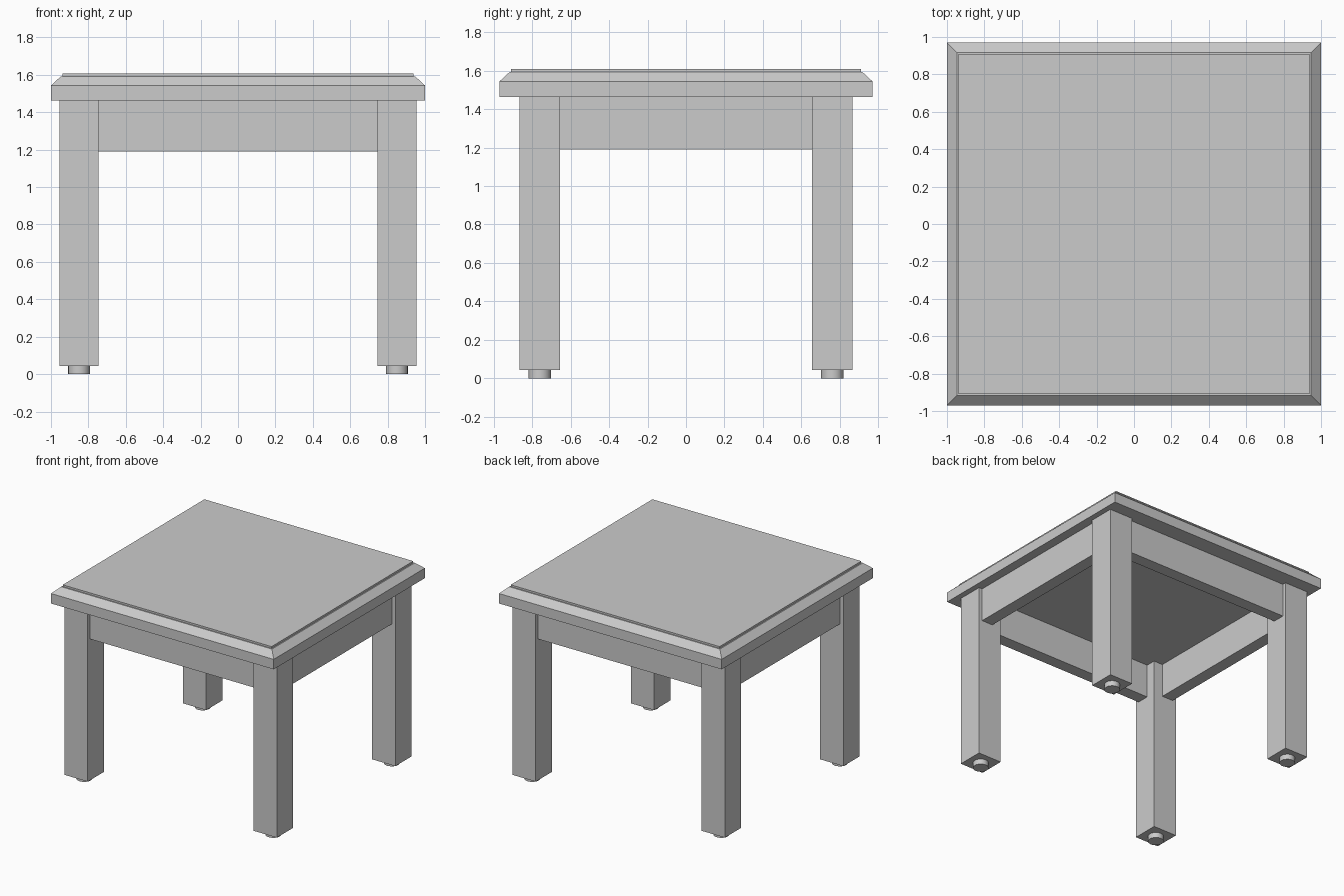
import bpy, bmesh

if "Cube" in bpy.data.objects:
    bpy.data.objects.remove(bpy.data.objects["Cube"])

SIDES = (-1, 1)


def finish(name, bm):
    bmesh.ops.recalc_face_normals(bm, faces=bm.faces)
    mesh = bpy.data.meshes.new(name)
    bm.to_mesh(mesh)
    bm.free()
    ob = bpy.data.objects.new(name, mesh)
    bpy.context.collection.objects.link(ob)
    return ob


def stacked_rects(name, levels, cx=0, cy=0):
    """Loft rectangles given as (half x, half y, z), capped at both ends."""
    bm = bmesh.new()
    rings = [[bm.verts.new((cx + sx * hx, cy + sy * hy, z))
              for sx, sy in ((-1, -1), (1, -1), (1, 1), (-1, 1))]
             for hx, hy, z in levels]
    for a, b in zip(rings, rings[1:]):
        for i in range(4):
            j = (i + 1) % 4
            bm.faces.new((a[i], a[j], b[j], b[i]))
    bm.faces.new(rings[0])
    bm.faces.new(rings[-1])
    return finish(name, bm)


# Table top: slab, bevelled rim, narrow ledge and raised panel
stacked_rects("table_top", [
    (1.0, 0.97, 1.462), (1.0, 0.97, 1.543), (0.947, 0.917, 1.592),
    (0.938, 0.909, 1.592), (0.938, 0.909, 1.607)])

LEG_X, LEG_Y, LEG_HALF = 0.85, 0.76, 0.105
LEG_Z, APRON_Z, TOP_Z = 0.043, 1.19, 1.462

for sx in SIDES:
    for sy in SIDES:
        label = ("front" if sy < 0 else "back") + ("_left" if sx < 0 else "_right")
        # Square leg
        stacked_rects(label + "_leg", [(LEG_HALF, LEG_HALF, LEG_Z),
                                       (LEG_HALF, LEG_HALF, TOP_Z)],
                      sx * LEG_X, sy * LEG_Y)
        # Round foot pad
        bpy.ops.mesh.primitive_cylinder_add(
            vertices=24, radius=0.058, depth=LEG_Z,
            location=(sx * LEG_X, sy * LEG_Y, LEG_Z / 2))
        bpy.context.object.name = label + "_foot"
        bpy.ops.object.shade_smooth_by_angle()

# Aprons between the legs, set slightly back from the outer leg faces
HALF_T, OUT = 0.05, LEG_HALF - 0.03 - 0.05
for s in SIDES:
    hx, hy = LEG_X - LEG_HALF, LEG_Y - LEG_HALF
    stacked_rects("front_apron" if s < 0 else "back_apron",
                  [(hx, HALF_T, APRON_Z), (hx, HALF_T, TOP_Z)],
                  0, s * (LEG_Y + OUT))
    stacked_rects("left_apron" if s < 0 else "right_apron",
                  [(HALF_T, hy, APRON_Z), (HALF_T, hy, TOP_Z)],
                  s * (LEG_X + OUT), 0)
